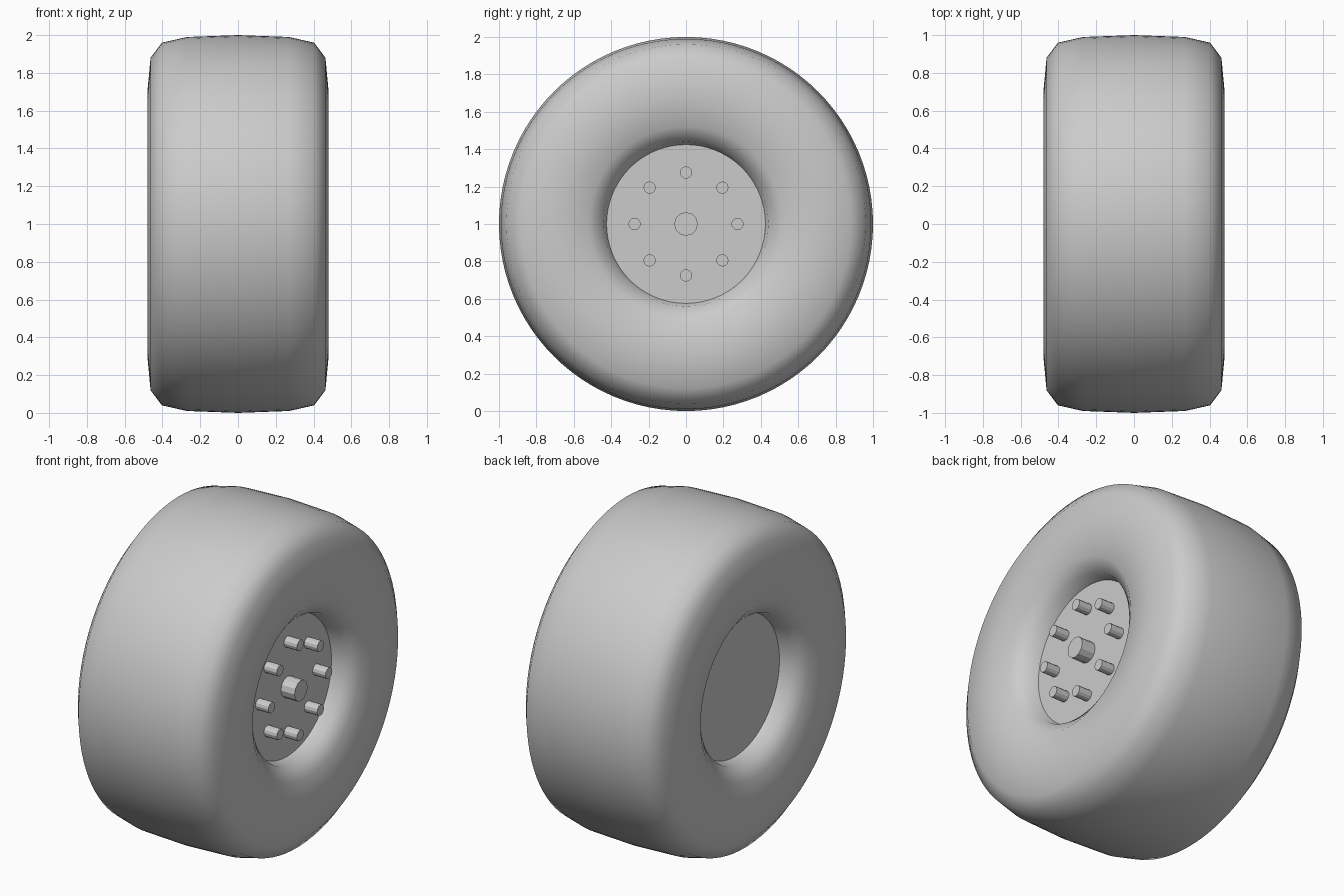
import bpy, bmesh
from math import pi, sin, cos
from mathutils import Vector, Matrix

if "Cube" in bpy.data.objects:
    bpy.data.objects.remove(bpy.data.objects["Cube"])

CENTRE = Vector((0, 0, 1))


def finish(bm, name, smooth):
    bmesh.ops.recalc_face_normals(bm, faces=bm.faces)
    mesh = bpy.data.meshes.new(name)
    bm.to_mesh(mesh)
    bm.free()
    for p in mesh.polygons:
        p.use_smooth = smooth
    obj = bpy.data.objects.new(name, mesh)
    bpy.context.collection.objects.link(obj)
    return obj


def x_cylinder(name, radius, x0, x1, sides, y=0.0, z=0.0):
    """Capped cylinder along x, placed relative to the wheel axle."""
    bm = bmesh.new()
    place = Matrix.Translation(CENTRE + Vector(((x0 + x1) / 2, y, z)))
    bmesh.ops.create_cone(bm, cap_ends=True, segments=sides, radius1=radius,
                          radius2=radius, depth=x1 - x0,
                          matrix=place @ Matrix.Rotation(pi / 2, 4, 'Y'))
    return finish(bm, name, False)


# Tyre: rounded-box section (x, offset from mid radius) swept round the axle
MID_R, STEPS = 0.70, 96
quarter = [(0.48, 0), (0.463, 0.18), (0.403, 0.26), (0.27, 0.29), (0, 0.30)]
half = quarter + [(-x, r) for x, r in quarter[-2::-1]]
section = half + [(x, -r) for x, r in half[-2:0:-1]]

bm = bmesh.new()
rings = []
for i in range(STEPS):
    a = 2 * pi * i / STEPS
    rings.append([bm.verts.new(CENTRE + Vector((x, (MID_R + r) * cos(a), (MID_R + r) * sin(a))))
                  for x, r in section])
n = len(section)
for i in range(STEPS):
    p, q = rings[i], rings[(i + 1) % STEPS]
    for j in range(n):
        k = (j + 1) % n
        bm.faces.new((p[j], p[k], q[k], q[j]))
finish(bm, "tyre", True)

# Hub plate filling the wheel opening on both sides
x_cylinder("hub", 0.43, -0.333, 0.333, 64)

# Centre cap and ring of eight studs on the outer side
x_cylinder("centre_cap", 0.063, 0.30, 0.425, 12)
for i in range(8):
    a = i * pi / 4
    x_cylinder(f"stud_{i + 1}", 0.033, 0.30, 0.42, 12, 0.275 * cos(a), 0.275 * sin(a))
